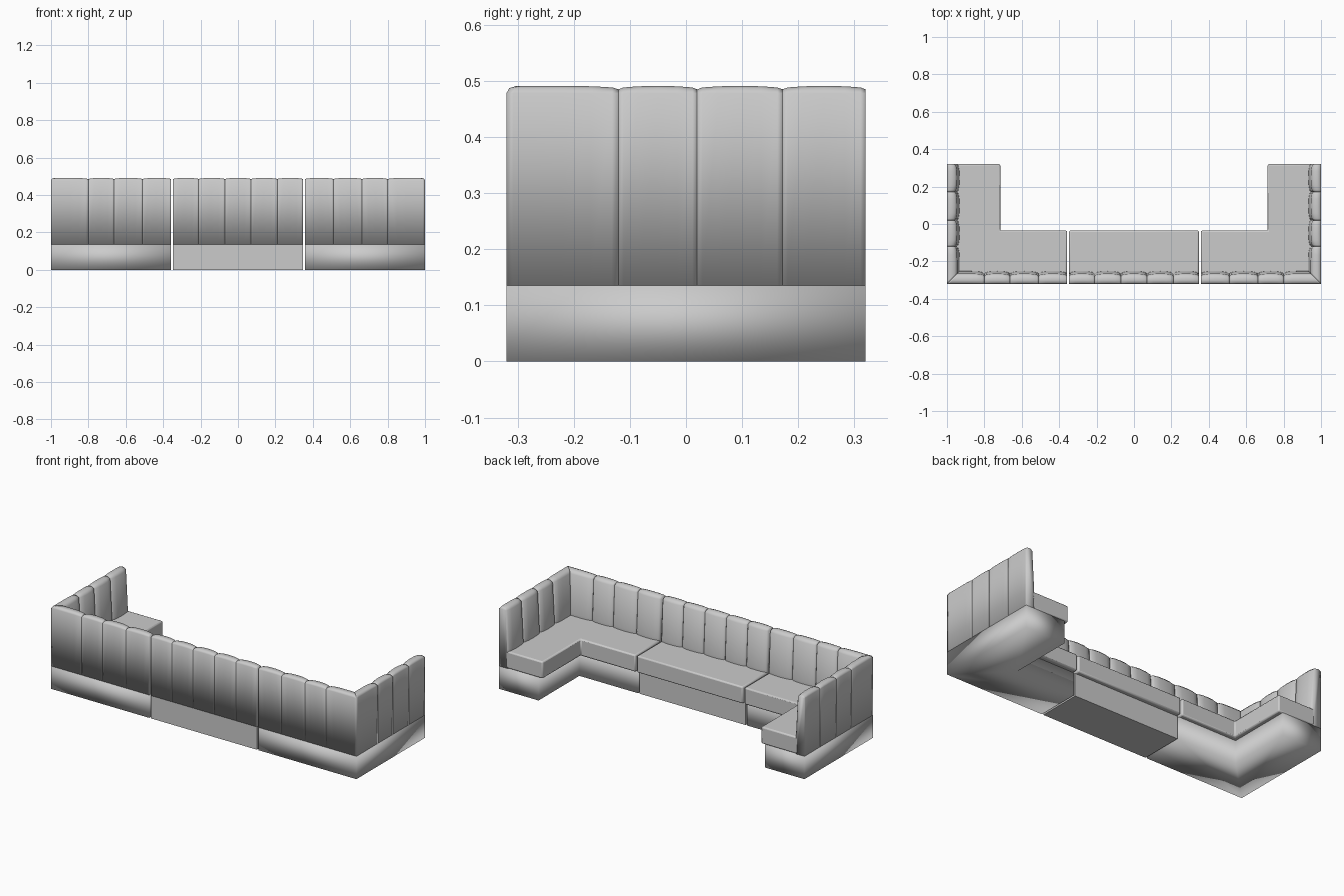
import bpy
import bmesh

cube = bpy.data.objects.get("Cube")
if cube:
    bpy.data.objects.remove(cube, do_unlink=True)

fabric = bpy.data.materials.new("light_grey_upholstery")
fabric.use_nodes = True
GREY = (0.6, 0.6, 0.6, 1)
fabric.diffuse_color = GREY
fabric.node_tree.nodes["Principled BSDF"].inputs["Base Color"].default_value = GREY

BACK = -0.32      # outer face of the long back
END = 0.32        # free end of the side wings
FRONT = -0.035    # seat edge of the long run
WING = 0.715      # inner seat edge of the wings
BASE_TOP = 0.135
SEAT_TOP = 0.235
RECESS = 0.027    # plinth set back under the seat
GAP = 0.357       # inner end of the corner units
HALF = 0.347      # half width of the centre unit


def finish(bm, name):
    bmesh.ops.recalc_face_normals(bm, faces=bm.faces)
    mesh = bpy.data.meshes.new(name)
    bm.to_mesh(mesh)
    bm.free()
    obj = bpy.data.objects.new(name, mesh)
    bpy.context.collection.objects.link(obj)
    mesh.materials.append(fabric)
    bpy.ops.object.select_all(action='DESELECT')
    obj.select_set(True)
    bpy.context.view_layer.objects.active = obj
    return obj


def slab(name, outline, z0, z1, bevel=0.0, soft=False):
    """Extrude a plan outline from z0 to z1."""
    bm = bmesh.new()
    face = bm.faces.new([bm.verts.new((x, y, z0)) for x, y in outline])
    top = bmesh.ops.extrude_face_region(bm, geom=[face])["geom"]
    for v in top:
        if isinstance(v, bmesh.types.BMVert):
            v.co.z = z1
    obj = finish(bm, name)
    if bevel:
        mod = obj.modifiers.new("soft_edges", 'BEVEL')
        mod.width = bevel
        mod.segments = 2
        bpy.ops.object.shade_smooth_by_angle()
    elif soft:
        bpy.ops.object.shade_smooth()
    return obj


# Backrest section: depth from the outer face, height
PROFILE = [(0, BASE_TOP), (0, 0.478), (0.005, 0.487), (0.018, 0.491),
           (0.042, 0.489), (0.055, 0.475), (0.067, 0.25), (0.07, BASE_TOP)]
PUFF = [(0, 0), (0.06, 0.55), (0.25, 0.9), (0.5, 1), (0.75, 0.9), (0.94, 0.55), (1, 0)]


def add_panel(bm, s0, s1, place, mitre=False):
    """One padded channel between s0 and s1; place maps (s, depth) to plan."""
    rings = []
    for t, puff in PUFF:
        if mitre and t < 0.5:
            puff = 1
        ring = []
        for d, z in PROFILE:
            depth = d - 0.014 * (1 - puff) * (d > 0.03)
            height = z - 0.006 * (1 - puff) * (z > 0.48)
            start = s0 + (depth if mitre else 0)
            x, y = place(start + (s1 - start) * t, depth)
            ring.append(bm.verts.new((x, y, height)))
        rings.append(ring)
    n = len(PROFILE)
    for a, b in zip(rings, rings[1:]):
        for i in range(n):
            j = (i + 1) % n
            bm.faces.new((a[i], a[j], b[j], b[i]))
    bm.faces.new(rings[0])
    bm.faces.new(rings[-1])


def backrest(name, runs):
    """Runs are (list of seam positions, placing function, mitred start)."""
    bm = bmesh.new()
    for seams, place, mitre in runs:
        for k, (a, b) in enumerate(zip(seams, seams[1:])):
            add_panel(bm, a, b, place, mitre and k == 0)
    finish(bm, name)
    bpy.ops.object.shade_smooth()


def rect(x0, x1, y0, y1):
    return [(x0, y0), (x1, y0), (x1, y1), (x0, y1)]


# Centre unit
slab("centre_base", rect(-HALF, HALF, BACK, FRONT - RECESS), 0, BASE_TOP)
slab("centre_seat", rect(-HALF, HALF, BACK + 0.04, FRONT), BASE_TOP, SEAT_TOP, 0.008)
centre_seams = [-HALF, -0.21, -0.07, 0.07, 0.21, HALF]
backrest("centre_backrest", [(centre_seams, lambda s, d: (s, BACK + d), False)])

# Corner units, mirrored
for side, m in (("left", 1), ("right", -1)):
    def ell(back, wing, front):
        outer, rear = 1 - back, BACK + back
        pts = [(GAP, rear), (outer, rear), (outer, END), (wing, END), (wing, front), (GAP, front)]
        return [(m * x, y) for x, y in pts]

    slab(side + "_corner_base", ell(0, WING + RECESS, FRONT - RECESS), 0, BASE_TOP, soft=True)
    slab(side + "_corner_seat", ell(0.04, WING, FRONT), BASE_TOP, SEAT_TOP, 0.008)
    backrest(side + "_corner_backrest", [
        ([0, 0.2, 0.337, 0.49, 1 - GAP], lambda s, d: (m * (1 - s), BACK + d), True),
        ([0, 0.2, 0.34, 0.492, END - BACK], lambda s, d: (m * (1 - d), BACK + s), True),
    ])
